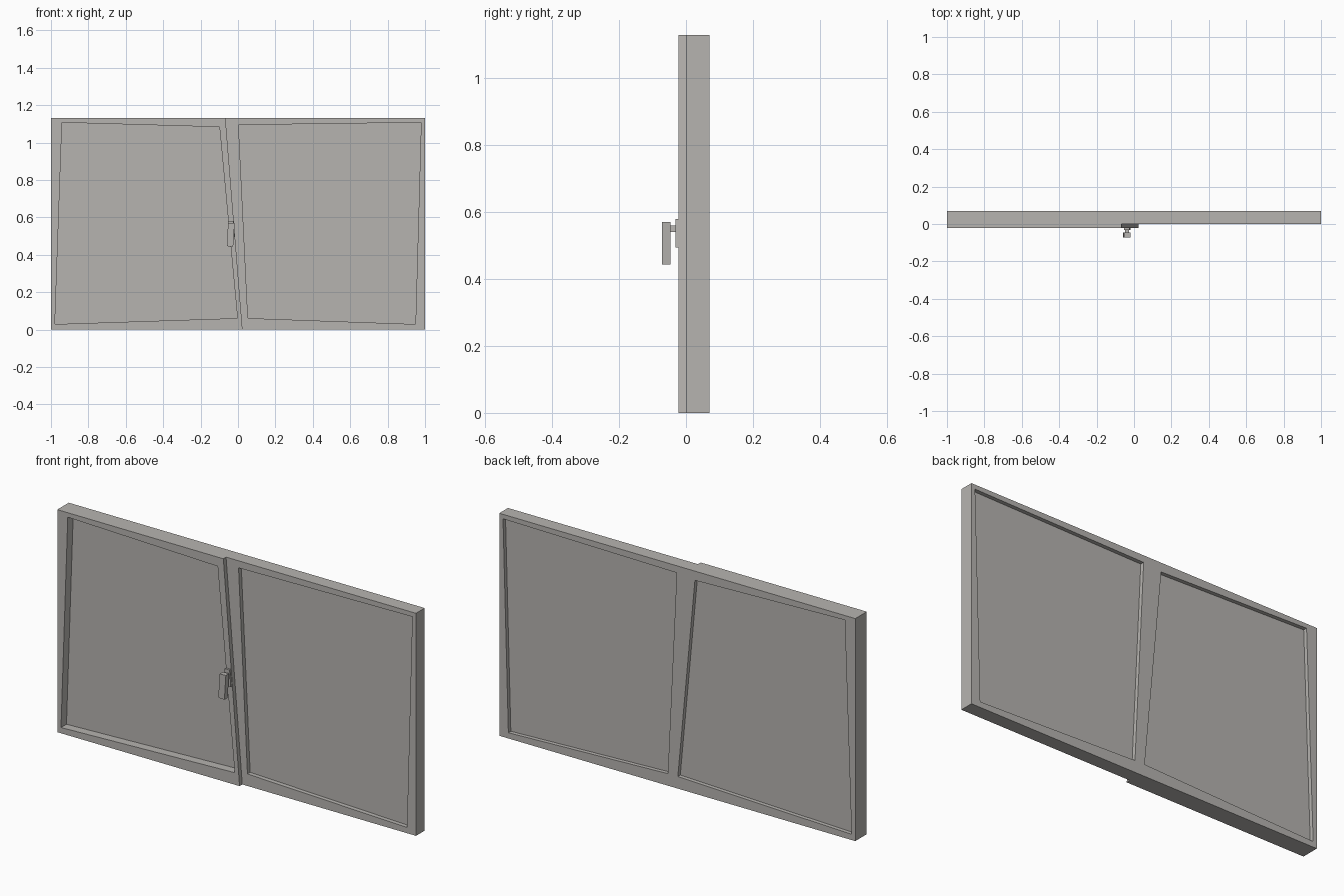
import bpy
import bmesh

cube = bpy.data.objects.get("Cube")
if cube:
    bpy.data.objects.remove(cube, do_unlink=True)

grey = bpy.data.materials.new("warm_grey")
grey.use_nodes = True
colour = (0.47, 0.455, 0.435, 1)
grey.diffuse_color = colour
grey.node_tree.nodes["Principled BSDF"].inputs["Base Color"].default_value = colour

HEIGHT = 1.13
LIP, BACK = -0.022, 0.07        # front of the opening sash, back of the frame


def finish(bm, name):
    bmesh.ops.recalc_face_normals(bm, faces=bm.faces)
    mesh = bpy.data.meshes.new(name)
    bm.to_mesh(mesh)
    bm.free()
    mesh.materials.append(grey)
    obj = bpy.data.objects.new(name, mesh)
    bpy.context.collection.objects.link(obj)
    return obj


def extrude(bm, faces, dy):
    """Push a set of faces along y."""
    geom = bmesh.ops.extrude_face_region(bm, geom=faces)["geom"]
    moved = [g for g in geom if isinstance(g, bmesh.types.BMVert)]
    bmesh.ops.translate(bm, verts=moved, vec=(0, dy, 0))


def slab(name, corners, y0, y1):
    """Solid plate with an x-z outline."""
    bm = bmesh.new()
    face = bm.faces.new([bm.verts.new((x, y0, z)) for x, z in corners])
    extrude(bm, [face], y1 - y0)
    return finish(bm, name)


# Outlines run bottom left, bottom right, top right, top left
right_opening = [(-0.979, 0.029), (-0.003, 0.061), (-0.099, 1.083), (-0.941, 1.107)]
left_opening = [(0.053, 0.061), (0.949, 0.029), (0.979, 1.107), (0.003, 1.094)]

# Frame: two rings sharing the slanted meeting line
bm = bmesh.new()
bottom = [bm.verts.new((x, 0, 0)) for x in (-1, 0.024, 1)]
top = [bm.verts.new((x, 0, HEIGHT)) for x in (-1, -0.067, 1)]
rings = []
for i, opening in enumerate((right_opening, left_opening)):
    outer = [bottom[i], bottom[i + 1], top[i + 1], top[i]]
    inner = [bm.verts.new((x, 0, z)) for x, z in opening]
    rings.append([bm.faces.new((outer[k], outer[(k + 1) % 4],
                                inner[(k + 1) % 4], inner[k])) for k in range(4)])
extrude(bm, rings[0] + rings[1], BACK)
# The opening sash stands proud of the fixed half
extrude(bm, [f for f in rings[0] if f.is_valid], LIP)
finish(bm, "window_frame")

# Panes, recessed from both sides
slab("right_pane", right_opening, 0.022, 0.05)
slab("left_pane", left_opening, 0.022, 0.05)

# Handle, leaning with the meeting line
slab("handle_plate", [(-0.047, 0.495), (-0.018, 0.495), (-0.025, 0.58), (-0.054, 0.58)],
     -0.032, LIP)
slab("handle_spindle", [(-0.046, 0.54), (-0.027, 0.54), (-0.028, 0.56), (-0.047, 0.56)],
     -0.046, -0.032)
slab("handle_lever", [(-0.060, 0.446), (-0.026, 0.444), (-0.018, 0.570), (-0.053, 0.568)],
     -0.072, -0.046)
